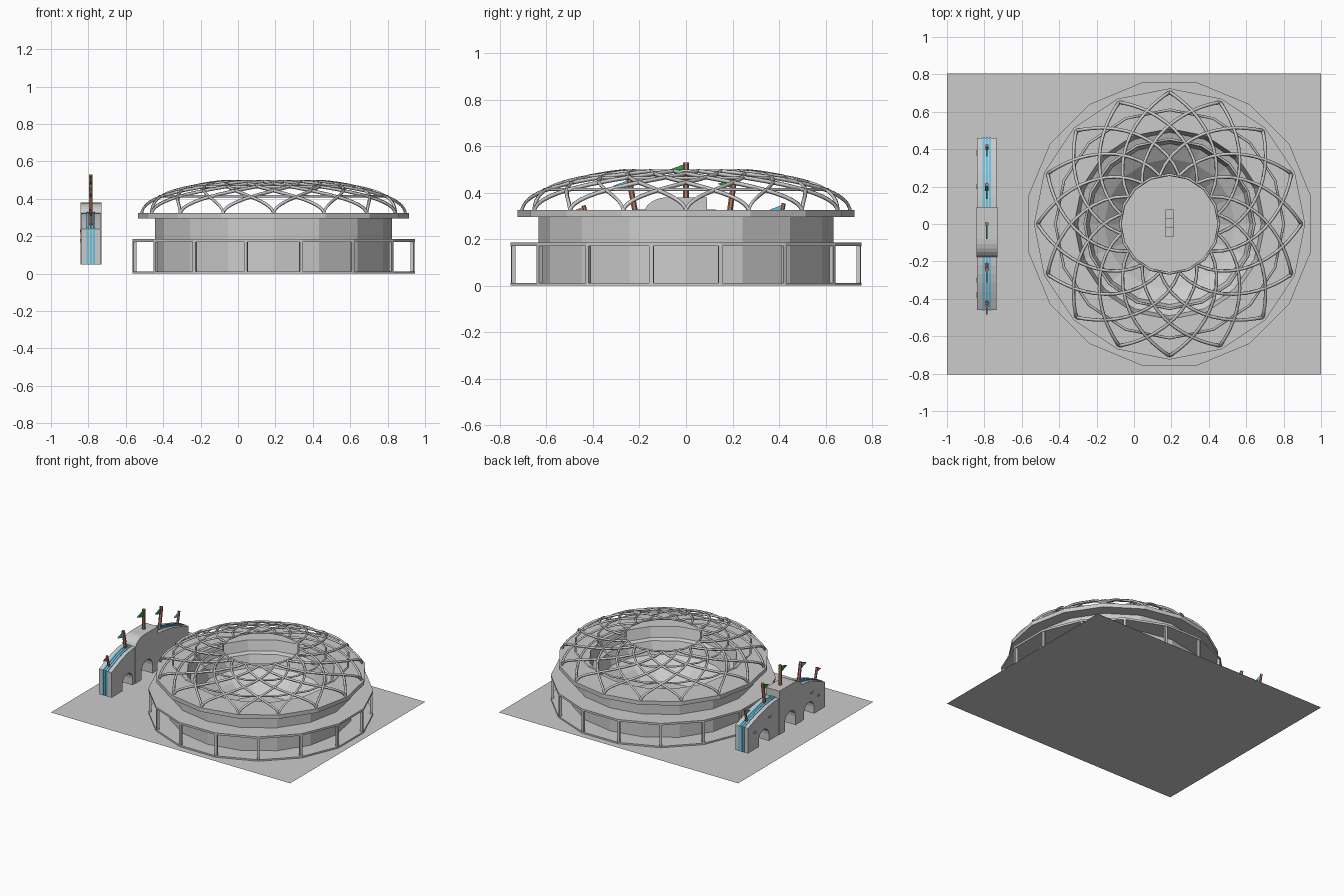
import bpy, bmesh, math
from mathutils import Vector, Matrix

cube = bpy.data.objects.get("Cube")
if cube:
    bpy.data.objects.remove(cube, do_unlink=True)

CX = 0.19        # arena centre
GX = -0.787      # gate centre line
SIDES = 16
STEP = 2 * math.pi / SIDES


def material(name, rgb):
    m = bpy.data.materials.new(name)
    m.use_nodes = True
    m.diffuse_color = (*rgb, 1)
    m.node_tree.nodes["Principled BSDF"].inputs["Base Color"].default_value = (*rgb, 1)
    return m


GREY = material("concrete grey", (0.6, 0.6, 0.6))
BLUE = material("light blue", (0.13, 0.56, 0.8))
GREEN = material("flag green", (0.02, 0.38, 0.05))
RED = material("pole red brown", (0.52, 0.2, 0.14))


def finish(name, bm, mat):
    bmesh.ops.remove_doubles(bm, verts=bm.verts, dist=1e-5)
    bmesh.ops.recalc_face_normals(bm, faces=bm.faces)
    me = bpy.data.meshes.new(name)
    bm.to_mesh(me)
    bm.free()
    me.materials.append(mat)
    ob = bpy.data.objects.new(name, me)
    bpy.context.collection.objects.link(ob)


def lathe(name, profile, phase=0.0, closed=True):
    """Faceted ring around the arena axis from (radius, z) points."""
    bm = bmesh.new()
    rings = []
    for i in range(SIDES):
        a = phase + i * STEP
        rings.append([bm.verts.new((CX + r * math.cos(a), r * math.sin(a), z)) for r, z in profile])
    n = len(profile)
    for i in range(SIDES):
        a, b = rings[i], rings[(i + 1) % SIDES]
        for j in range(n if closed else n - 1):
            k = (j + 1) % n
            bm.faces.new((a[j], b[j], b[k], a[k]))
    finish(name, bm, GREY)


def box(name, center, size, mat=GREY, angle=0.0):
    bm = bmesh.new()
    bmesh.ops.create_cube(bm, size=1, matrix=Matrix.Translation(center)
                          @ Matrix.Rotation(angle, 4, 'Z') @ Matrix.Diagonal((*size, 1)))
    finish(name, bm, mat)


def slab(name, outline, x, width, mat=GREY):
    """Outline of (y, z) points extruded along x."""
    bm = bmesh.new()
    face = bm.faces.new([bm.verts.new((x - width / 2, y, z)) for y, z in outline])
    new = bmesh.ops.extrude_face_region(bm, geom=[face])["geom"]
    bmesh.ops.translate(bm, vec=(width, 0, 0), verts=[v for v in new if isinstance(v, bmesh.types.BMVert)])
    finish(name, bm, mat)


def tubes(name, paths, radius, cyclic=False):
    """Slim bars swept along a list of point paths."""
    cu = bpy.data.curves.new(name, 'CURVE')
    cu.dimensions = '3D'
    cu.bevel_depth = radius
    cu.bevel_resolution = 0
    cu.use_fill_caps = True
    for path in paths:
        sp = cu.splines.new('POLY')
        sp.points.add(len(path) - 1)
        for p, co in zip(sp.points, path):
            p.co = (*co, 1)
        sp.use_cyclic_u = cyclic
    cu.materials.append(GREY)
    bpy.context.collection.objects.link(bpy.data.objects.new(name, cu))


# Ground plate
bm = bmesh.new()
bmesh.ops.create_grid(bm, x_segments=1, y_segments=1, size=1, matrix=Matrix.Diagonal((1, 0.805, 1, 1)))
finish("ground_plate", bm, GREY)

# Arena base, gallery roof and posts
R_OUT = 0.77
lathe("arena_base", [(0, 0.001), (R_OUT, 0.001), (R_OUT, 0.012), (0, 0.012)], STEP / 2, closed=False)
lathe("gallery_roof", [(0.62, 0.17), (R_OUT, 0.17), (R_OUT, 0.185), (0.62, 0.185)], STEP / 2)
for i in range(SIDES):
    a = STEP * (i + 0.5)
    box(f"gallery_post_{i + 1}", (CX + 0.757 * math.cos(a), 0.757 * math.sin(a), 0.09),
        (0.018, 0.018, 0.165), angle=a)

# Drum wall with overhanging rim, steep inner wall and shallow stands
lathe("drum_and_stands", [(0.633, 0.01), (0.633, 0.295), (0.725, 0.295), (0.725, 0.325), (0.51, 0.325),
                          (0.49, 0.25), (0.46, 0.24), (0.43, 0.15), (0.35, 0.1),
                          (0.26, 0.012)], closed=False)

# Podium in the middle
for i, h in enumerate((0.05, 0.075, 0.035)):
    box(f"podium_block_{i + 1}", (CX, (i - 1) * 0.049 + 0.005, h / 2 + 0.01), (0.045, 0.049, h))


# Lattice dome: ribs rise steeply from pointed feet, then sweep both ways
def dome_point(angle, lift):
    r = 0.705 * math.cos(lift)
    return (CX + r * math.cos(angle), r * math.sin(angle), 0.32 + 0.187 * math.sin(lift))


HIGH = math.radians(68)
ribs = []
for i in range(SIDES):
    for side in (-1, 1):
        path = []
        for t in range(15):
            lift = HIGH * t / 14
            sweep = 2.5 * STEP * (1 - math.cos(lift)) / (1 - math.cos(HIGH))
            path.append(dome_point(i * STEP + side * sweep, lift))
        ribs.append(path)
tubes("dome_ribs", ribs, 0.009)
hoops = [[dome_point(i * STEP, math.radians(d)) for i in range(SIDES)] for d in (30, 50, 68)]
tubes("dome_hoops", hoops, 0.007, cyclic=True)


# Gate: two sloping wings and a taller centre, all with arched openings
def opening(center, half, height):
    base = 0.05
    pts = [(center - half, base)]
    for k in range(9):
        a = math.pi * (1 - k / 8)
        pts.append((center + half * math.cos(a), base + height - half + half * math.sin(a)))
    return pts + [(center + half, base)]


def wing_top(side):
    inner = 0.08 if side > 0 else -0.17
    pts = []
    for k in range(7):
        y = side * 0.46 + (inner - side * 0.46) * k / 6
        pts.append((y, 0.24 + 0.085 * math.sin(k / 6 * math.pi / 2)))
    return pts


for side, label in ((-1, "front"), (1, "back")):
    top = wing_top(side)
    arch = opening(side * 0.27, 0.06, 0.11)
    bottom = arch if side < 0 else arch[::-1]
    slab(f"{label}_gate_wing", [(top[0][0], 0.05)] + bottom + [(top[-1][0], 0.05)] + top[::-1], GX, 0.105)
    # Blue stripes along the top and down the end
    for k in (-1, 0, 1):
        x = GX + k * 0.018
        slab(f"{label}_stripe_{k + 2}", top + [(y, z + 0.004) for y, z in reversed(top)], x, 0.011, BLUE)
        box(f"{label}_end_stripe_{k + 2}", (x, side * 0.461, 0.147), (0.011, 0.004, 0.19), BLUE)

hump = [(-0.08 - 0.1 * math.sin(k * math.pi / 12), 0.31 + 0.07 * math.cos(k * math.pi / 12)) for k in range(7)]
slab("gate_centre", [(-0.18, 0.05)] + opening(-0.04, 0.065, 0.13) + [(0.09, 0.05), (0.09, 0.38)] + hump,
     GX, 0.112)

# Small ledges on the outer side
for i, (y, z) in enumerate(((0.38, 0.18), (0.2, 0.23), (-0.3, 0.22), (-0.38, 0.17))):
    box(f"wall_ledge_{i + 1}", (GX - 0.054, y, z), (0.008, 0.025, 0.012))

# Flags: foot y, foot z, tip y, tip z, pole radius, flag size, colour
FLAGS = ((-0.415, 0.25, -0.44, 0.345, 0.009, 0.045, RED),
         (-0.215, 0.3, -0.245, 0.46, 0.012, 0.068, BLUE),
         (0, 0.36, 0, 0.53, 0.012, 0.08, GREEN),
         (0.185, 0.3, 0.21, 0.47, 0.012, 0.075, GREEN),
         (0.4, 0.25, 0.42, 0.355, 0.009, 0.06, BLUE))
for i, (y0, z0, y1, z1, rad, size, mat) in enumerate(FLAGS):
    foot, tip = Vector((GX, y0, z0)), Vector((GX, y1, z1))
    axis = tip - foot
    bm = bmesh.new()
    bmesh.ops.create_cone(bm, cap_ends=True, segments=6, radius1=rad, radius2=rad, depth=axis.length,
                          matrix=Matrix.Translation((foot + tip) / 2)
                          @ axis.to_track_quat('Z', 'Y').to_matrix().to_4x4())
    finish(f"flag_pole_{i + 1}", bm, RED)
    slab(f"flag_{i + 1}", [(y1, z1 - 0.005), (y1, z1 - 0.005 - size * 0.65), (y1 - size, z1 - 0.01 - size * 0.3)],
         GX, 0.008, mat)
